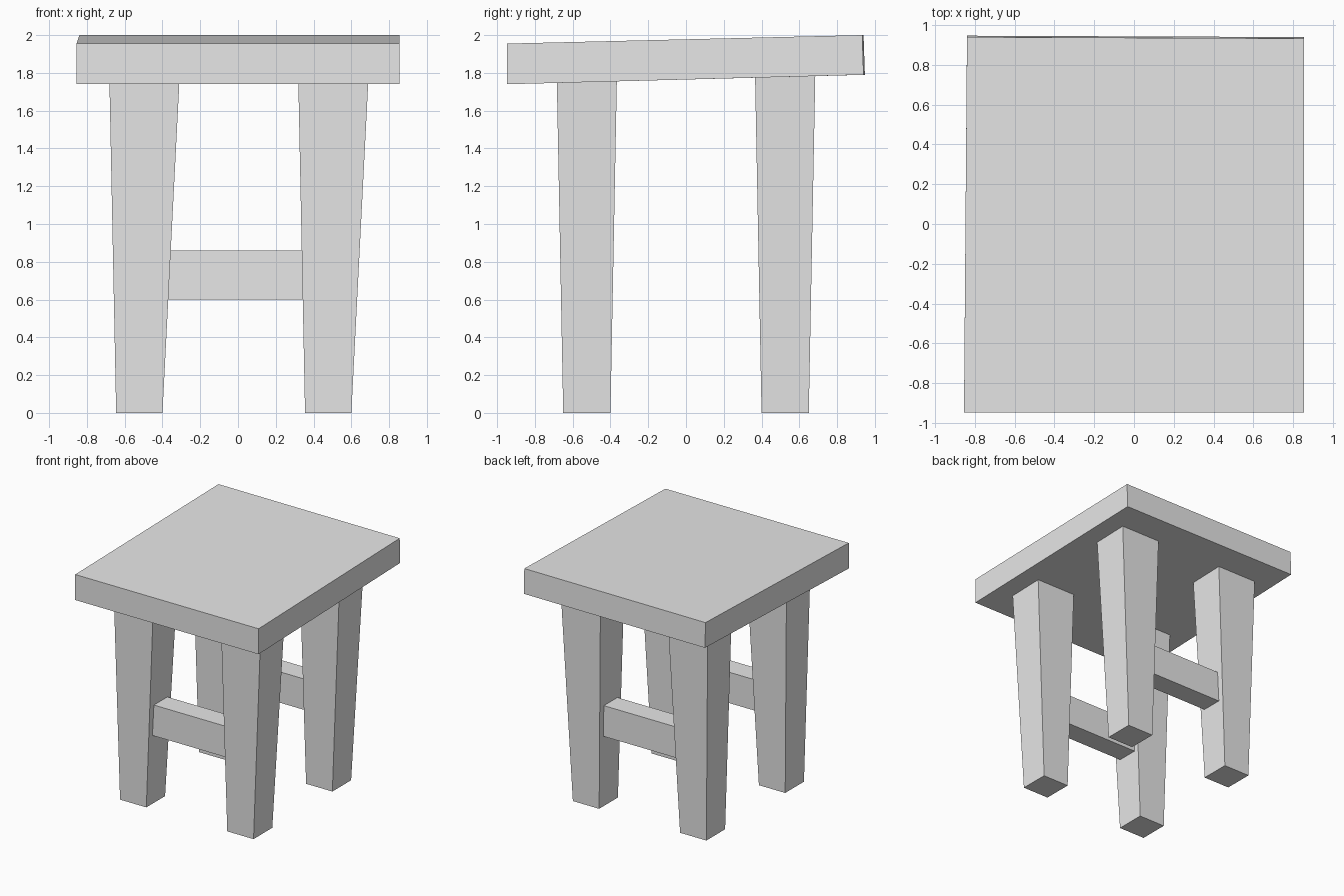
import bpy

cube = bpy.data.objects.get("Cube")
if cube:
    bpy.data.objects.remove(cube, do_unlink=True)

grey = bpy.data.materials.new("plain_grey")
grey.use_nodes = True
grey.diffuse_color = (0.8, 0.8, 0.8, 1)
grey.node_tree.nodes["Principled BSDF"].inputs["Base Color"].default_value = (0.8, 0.8, 0.8, 1)


def block(name, bottom, top):
    """Six-sided solid from four bottom and four top corners, both counter-clockwise."""
    sides = [(i, (i + 1) % 4, (i + 1) % 4 + 4, i + 4) for i in range(4)]
    mesh = bpy.data.meshes.new(name)
    mesh.from_pydata(bottom + top, [], [(3, 2, 1, 0), (4, 5, 6, 7)] + sides)
    mesh.materials.append(grey)
    obj = bpy.data.objects.new(name, mesh)
    bpy.context.collection.objects.link(obj)
    return obj


def rect(x0, x1, y0, y1, z):
    return [(x0, y0, z), (x1, y0, z), (x1, y1, z), (x0, y1, z)]


# Seat: slightly skewed slab, rising toward the back
block("seat",
      [(-0.855, -0.947, 1.74), (0.855, -0.947, 1.74), (0.855, 0.94, 1.79), (-0.84, 0.947, 1.79)],
      [(-0.855, -0.947, 1.955), (0.855, -0.947, 1.955), (0.855, 0.933, 2.0), (-0.84, 0.94, 2.0)])

# Legs: tapered posts, both sides share one leaning shape; tops sit inside the seat
for side, x in (("right", -0.5), ("left", 0.5)):
    for end, s in (("front", -1), ("back", 1)):
        y = 0.525 * s
        block(f"{end}_{side}_leg",
              rect(x - 0.145, x + 0.1, y - 0.125, y + 0.125, 0),
              rect(x - 0.182, x + 0.193, y - 0.16, y + 0.16, 1.82))

# Rungs: one between the front legs and one between the back legs
for end, s in (("front", -1), ("back", 1)):
    y = 0.522 * s
    block(f"{end}_rung",
          rect(-0.42, 0.42, y - 0.09, y + 0.09, 0.6),
          rect(-0.42, 0.42, y - 0.09, y + 0.09, 0.86))
